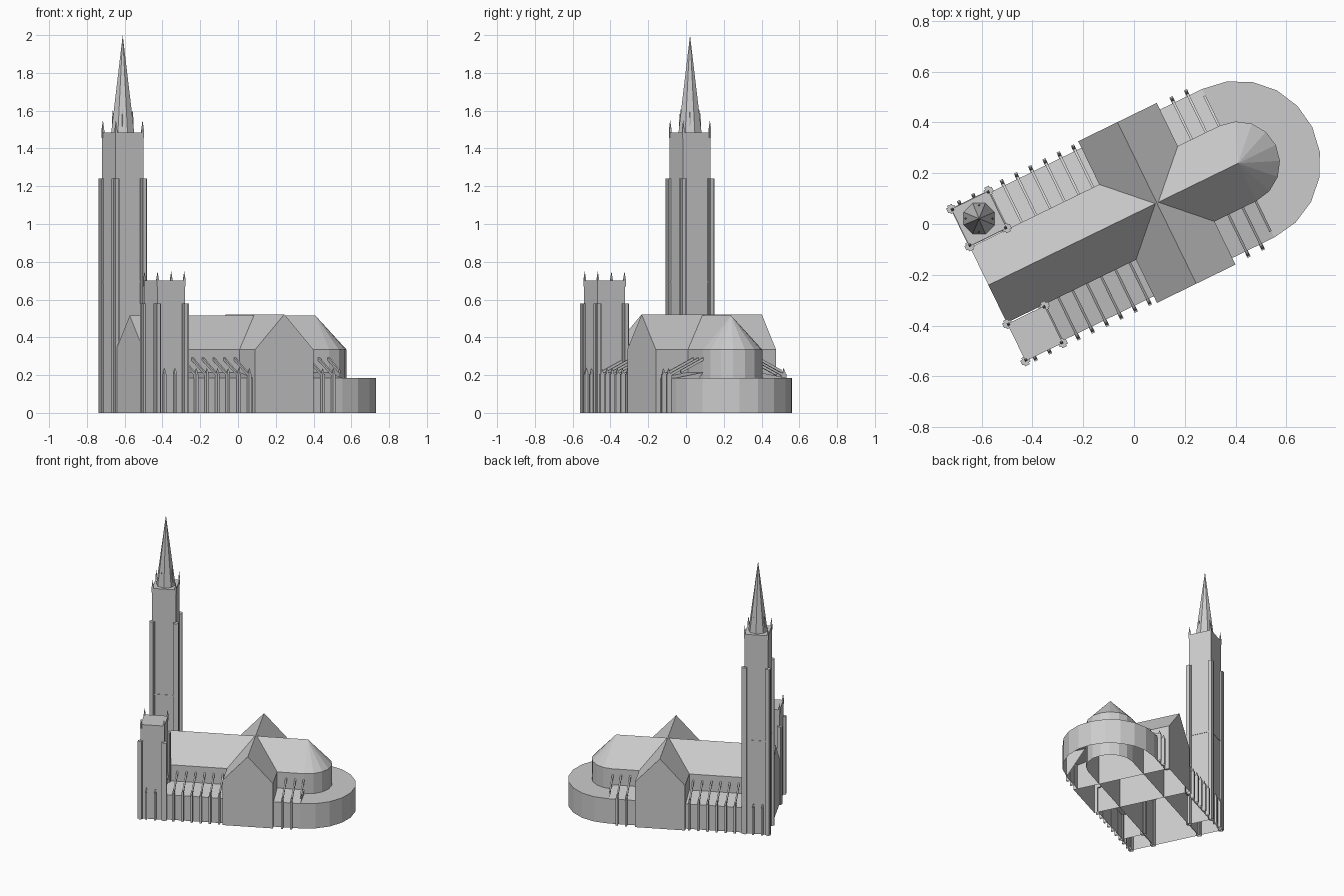
import bpy, bmesh
from math import sin, cos, pi, radians
from mathutils import Matrix, Vector

if "Cube" in bpy.data.objects:
    bpy.data.objects.remove(bpy.data.objects["Cube"], do_unlink=True)

stone = bpy.data.materials.new("grey stone")
stone.use_nodes = True
GREY = (0.6, 0.6, 0.6, 1)
stone.diffuse_color = GREY
stone.node_tree.nodes["Principled BSDF"].inputs["Base Color"].default_value = GREY

# Local frame: x runs from facade to apse, origin under the crossing
TURN = radians(26)
PLACE = Matrix.Translation((0.09, 0.083, 0)) @ Matrix.Rotation(TURN, 4, 'Z')

FRONT, APSE = -0.738, 0.356
NAVE, CROSS, AISLE = 0.165, 0.172, 0.325
EAVE, LOW, LEAN = 0.335, 0.185, 0.215


def loft(bm, rings, closed=True, first=False, last=False):
    """Skin a row of point rings, optionally capping either end."""
    vs = [[bm.verts.new(p) for p in ring] for ring in rings]
    n = len(vs[0])
    for a, b in zip(vs, vs[1:]):
        for i in range(n if closed else n - 1):
            j = (i + 1) % n
            bm.faces.new((a[i], a[j], b[j], b[i]))
    if first:
        bm.faces.new(vs[0])
    if last:
        bm.faces.new(vs[-1])


def finish(name, bm):
    bmesh.ops.remove_doubles(bm, verts=bm.verts, dist=0.00001)
    bmesh.ops.recalc_face_normals(bm, faces=bm.faces)
    mesh = bpy.data.meshes.new(name)
    bm.transform(PLACE)
    bm.to_mesh(mesh)
    bm.free()
    mesh.materials.append(stone)
    obj = bpy.data.objects.new(name, mesh)
    bpy.context.collection.objects.link(obj)
    return obj


def rect(x, y, z, w, d):
    return [(x + i * w / 2, y + j * d / 2, z) for i, j in ((-1, -1), (1, -1), (1, 1), (-1, 1))]


def block(bm, x, y, w, d, z0, z1):
    loft(bm, [rect(x, y, z0, w, d), rect(x, y, z1, w, d)], last=True)


def circle(x, y, z, r, n, start=0.0):
    return [(x + r * cos(start + 2 * pi * i / n), y + r * sin(start + 2 * pi * i / n), z) for i in range(n)]


def spike(bm, x, y, z0, z1, w):
    """Square shaft with a pointed cap."""
    mid = z0 + (z1 - z0) * 0.45
    loft(bm, [rect(x, y, z0, w, w), rect(x, y, mid, w, w), rect(x, y, z1, 0, 0)])


def arc(r, z, n):
    return [(APSE + r * cos(pi * i / n - pi / 2), r * sin(pi * i / n - pi / 2), z) for i in range(n + 1)]


def gable(half, ridge):
    return [(half, 0), (half, EAVE), (0, ridge), (-half, EAVE), (-half, 0)]


# Nave and choir with pitched roof
bm = bmesh.new()
loft(bm, [[(x, a, z) for a, z in gable(NAVE, 0.515)] for x in (FRONT, APSE)], closed=False, first=True)
# Rounded apse with faceted roof
loft(bm, [arc(NAVE, 0, 8), arc(NAVE, EAVE, 8), arc(0, 0.515, 8)], closed=False)
finish("nave_and_apse", bm)

# Transept
bm = bmesh.new()
loft(bm, [[(a, y, z) for a, z in gable(CROSS, 0.522)] for y in (-0.354, 0.354)],
     closed=False, first=True, last=True)
finish("transept", bm)

# Low ring around the apse
bm = bmesh.new()
loft(bm, [arc(AISLE, 0, 10), arc(AISLE, LOW, 10), arc(0.155, LOW, 10)], closed=False)
finish("ambulatory", bm)


def flyer(bm, x, side, outer):
    """Sloping beam from the clerestory wall down to a pier."""
    rings = []
    for y in (NAVE - 0.005, outer):
        z = 0.285 - (y - NAVE) * 0.5
        rings.append([(x + i * 0.005, side * y, z + j * 0.008) for i, j in ((-1, -1), (1, -1), (1, 1), (-1, 1))])
    loft(bm, rings, first=True, last=True)


NAVE_BAYS = [-0.199 - 0.0625 * k for k in range(9)]
CHOIR_BAYS = [0.233, 0.296]
for side, word in ((1, "left"), (-1, "right")):
    # Aisles with lean-to roofs
    for part, x0, x1 in (("nave", -0.6, -0.16), ("choir", 0.16, APSE)):
        bm = bmesh.new()
        loft(bm, [[(x, side * a, z) for a, z in ((AISLE, 0), (AISLE, LOW), (NAVE, LEAN))] for x in (x0, x1)],
             closed=False, last=(part == "choir"))
        finish(f"{word}_{part}_aisle", bm)

    # Piers, pinnacles and flying buttresses
    bm = bmesh.new()
    for x in NAVE_BAYS + CHOIR_BAYS:
        block(bm, x, side * 0.337, 0.014, 0.028, 0, 0.205)
        spike(bm, x, side * 0.339, 0.2, 0.238, 0.012)
        if x > -0.6:
            flyer(bm, x, side, 0.335)
    flyer(bm, 0.353, side, 0.297)
    finish(f"{word}_buttresses", bm)


def tower(name, side, top, post_top, tip):
    cx, cy, w, d = -0.6565, side * 0.2515, 0.163, 0.163
    bm = bmesh.new()
    block(bm, cx, cy, w, d, 0, top)
    for i in (-1, 1):
        for j in (-1, 1):
            x, y = cx + i * w / 2, cy + j * d / 2
            # Cross-shaped corner post and corner pinnacle
            block(bm, x, y, 0.036, 0.02, 0, post_top)
            block(bm, x, y, 0.02, 0.036, 0, post_top)
            spike(bm, x - i * 0.003, y - j * 0.003, top - 0.03, tip, 0.011)
    finish(name, bm)
    return cx, cy


tower("right_tower", -1, 0.7, 0.58, 0.75)
cx, cy = tower("left_tower", 1, 1.485, 1.24, 1.55)

# String course on the tall tower
bm = bmesh.new()
loft(bm, [rect(cx, cy, z, 0.168, 0.168) for z in (0.69, 0.698)], first=True, last=True)
finish("string_course", bm)

# Octagonal spire with four small spikes round its foot
bm = bmesh.new()
loft(bm, [circle(cx, cy, 1.485, 0.066, 8, pi / 8 - TURN), circle(cx, cy, 2.0, 0, 8)])
finish("spire", bm)
bm = bmesh.new()
for x, y, z in circle(cx, cy, 1.485, 0.052, 4, -TURN):
    spike(bm, x, y, z, 1.61, 0.009)
finish("spire_spikes", bm)
